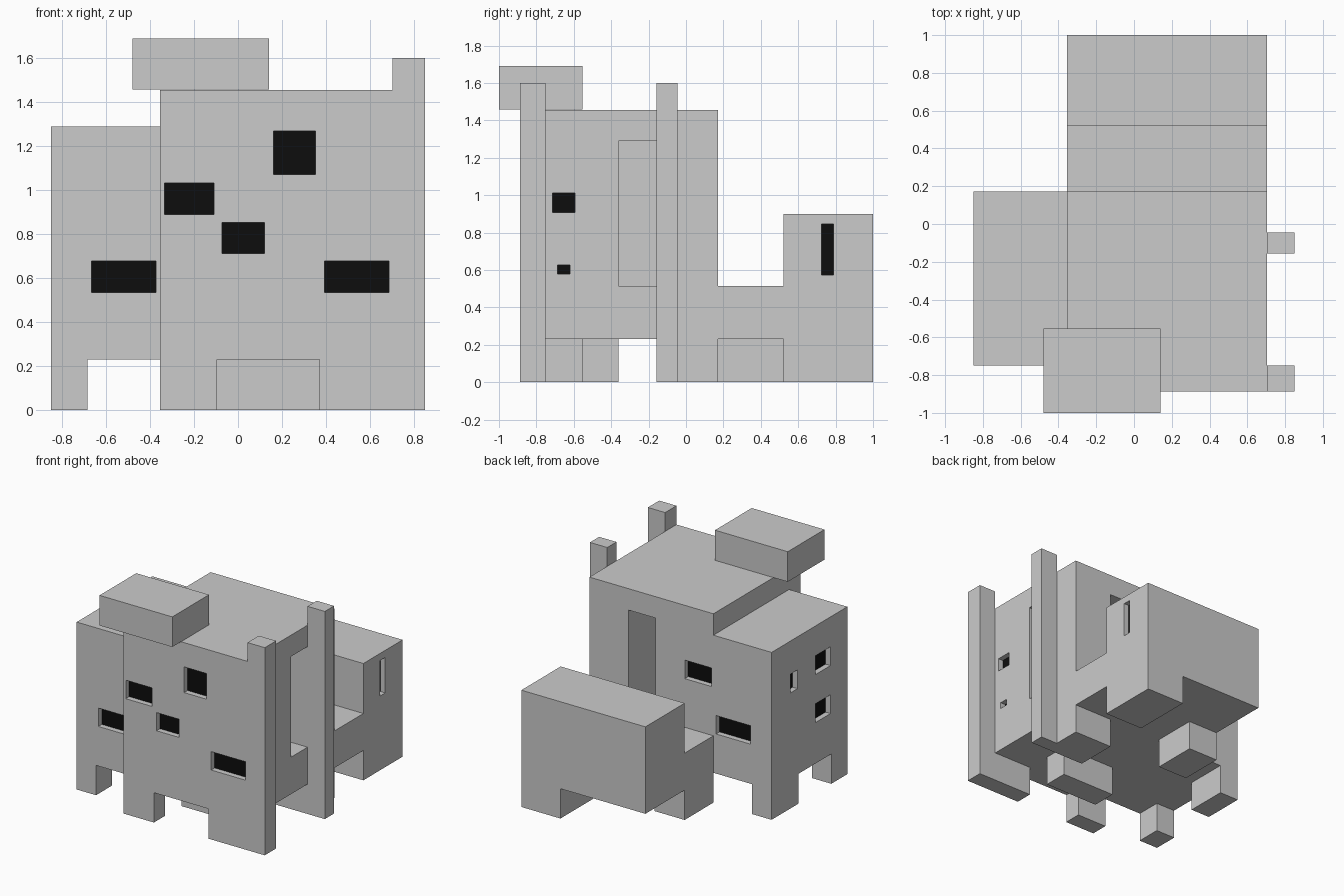
import bpy, bmesh

if "Cube" in bpy.data.objects:
    bpy.data.objects.remove(bpy.data.objects["Cube"])

# Shared grid lines of the model
X0, X1, X2, X3, X4, X5 = -0.85, -0.685, -0.354, -0.095, 0.37, 0.703
XR = 0.85
YF, YW, YB, Y1, Y2, Y3, YM, YC = -0.888, -0.75, 0.172, -0.555, -0.36, -0.157, 0.522, 1.0
ZU, ZL = 0.23, 0.515
DEPTH = 0.05

black = bpy.data.materials.new("black_pane")
black.diffuse_color = (0.004, 0.004, 0.004, 1)
black.use_nodes = True
black.node_tree.nodes["Principled BSDF"].inputs["Base Color"].default_value = black.diffuse_color


def prism(name, pts, z0, z1):
    """Extrude a plan outline from z0 to z1."""
    bm = bmesh.new()
    face = bm.faces.new([bm.verts.new((x, y, z0)) for x, y in pts])
    out = bmesh.ops.extrude_face_region(bm, geom=[face])
    for v in out["geom"]:
        if isinstance(v, bmesh.types.BMVert):
            v.co.z = z1
    bmesh.ops.recalc_face_normals(bm, faces=bm.faces)
    me = bpy.data.meshes.new(name)
    bm.to_mesh(me)
    bm.free()
    ob = bpy.data.objects.new(name, me)
    bpy.context.collection.objects.link(ob)
    return ob


def box(name, x, y, z):
    return prism(name, [(x[0], y[0]), (x[1], y[0]), (x[1], y[1]), (x[0], y[1])], *z)


def cut(target, cutter):
    """Subtract the cutter, bake the result and remove the cutter."""
    mod = target.modifiers.new("cut", "BOOLEAN")
    mod.operation, mod.solver, mod.object = "DIFFERENCE", "EXACT", cutter
    bpy.context.view_layer.update()
    dg = bpy.context.evaluated_depsgraph_get()
    me = bpy.data.meshes.new_from_object(target.evaluated_get(dg))
    target.modifiers.clear()
    target.data = me
    cutter.hide_render = True
    bpy.data.objects.remove(cutter)


def window(target, axis, face, out, span, z):
    """Recess a window in the wall plane axis=face, outward sign out, with a black pane."""
    def slab(name, a, b):
        r = sorted((face + out * a, face + out * b))
        return box(name, r, span, z) if axis == "x" else box(name, span, r, z)
    cut(target, slab("window_cutter", -DEPTH, 0.05))
    pane = slab("window_pane", -DEPTH - 0.002, -DEPTH + 0.008)
    pane.data.materials.append(black)


# Main volumes
hall = box("main_block", (X2, X5), (YF, YB), (ZU, 1.455))
wing = box("side_wing", (X0, X2), (YW, YB), (ZU, 1.29))
box("low_link", (X2, X5), (YB, YM), (ZU, ZL))
rear = box("rear_block", (X2, X5), (YM, YC), (ZU, 0.90))
box("roof_box", (-0.48, 0.14), (-1.0, -0.553), (1.458, 1.69))

# Corridor from the right wall to the back wall of the main block
cut(hall, prism("corridor_cutter", [(X4, 0.3), (0.14, 0.3), (0.14, Y2), (0.8, Y2),
                                    (0.8, Y3), (X4, Y3)], ZL, 1.29))

# Tall corner posts on the right side
for y in ((YF, YW), (Y3, -0.045)):
    box("post", (X5, XR), y, (0, 1.60))

# Feet
for x, y in (((X4, X5), (YF, YW)), ((X2, X3), (YF, YW)), ((X3, X4), (Y1, Y2)),
             ((X4, X5), (Y3, YB)), ((X2, X3), (YB, YM)), ((X4, X5), (YM, YC)),
             ((X0, X1), (YW, Y1)), ((X0, X1), (Y3, YB))):
    box("foot", x, y, (0, ZU))

# Front windows
window(wing, "y", YW, -1, (-0.665, -0.372), (0.535, 0.677))
for x, z in (((-0.335, -0.11), (0.89, 1.033)), ((-0.073, 0.12), (0.713, 0.853)),
             ((0.162, 0.352), (1.07, 1.268)), ((0.393, 0.687), (0.535, 0.677))):
    window(hall, "y", YF, -1, x, z)

# Back windows
window(wing, "y", YB, 1, (-0.672, -0.377), (0.535, 0.677))
window(hall, "y", YB, 1, (-0.338, -0.11), (0.89, 1.033))

# Right windows
window(hall, "x", X5, 1, (-0.713, -0.593), (0.908, 1.013))
window(hall, "x", X5, 1, (-0.687, -0.62), (0.58, 0.628))
window(rear, "x", X5, 1, (0.725, 0.788), (0.572, 0.845))

# Left windows
for y, z in (((-0.145, -0.06), (0.89, 1.035)), ((-0.545, -0.36), (0.915, 1.06)),
             ((-0.545, -0.36), (0.545, 0.69))):
    window(wing, "x", X0, -1, y, z)
